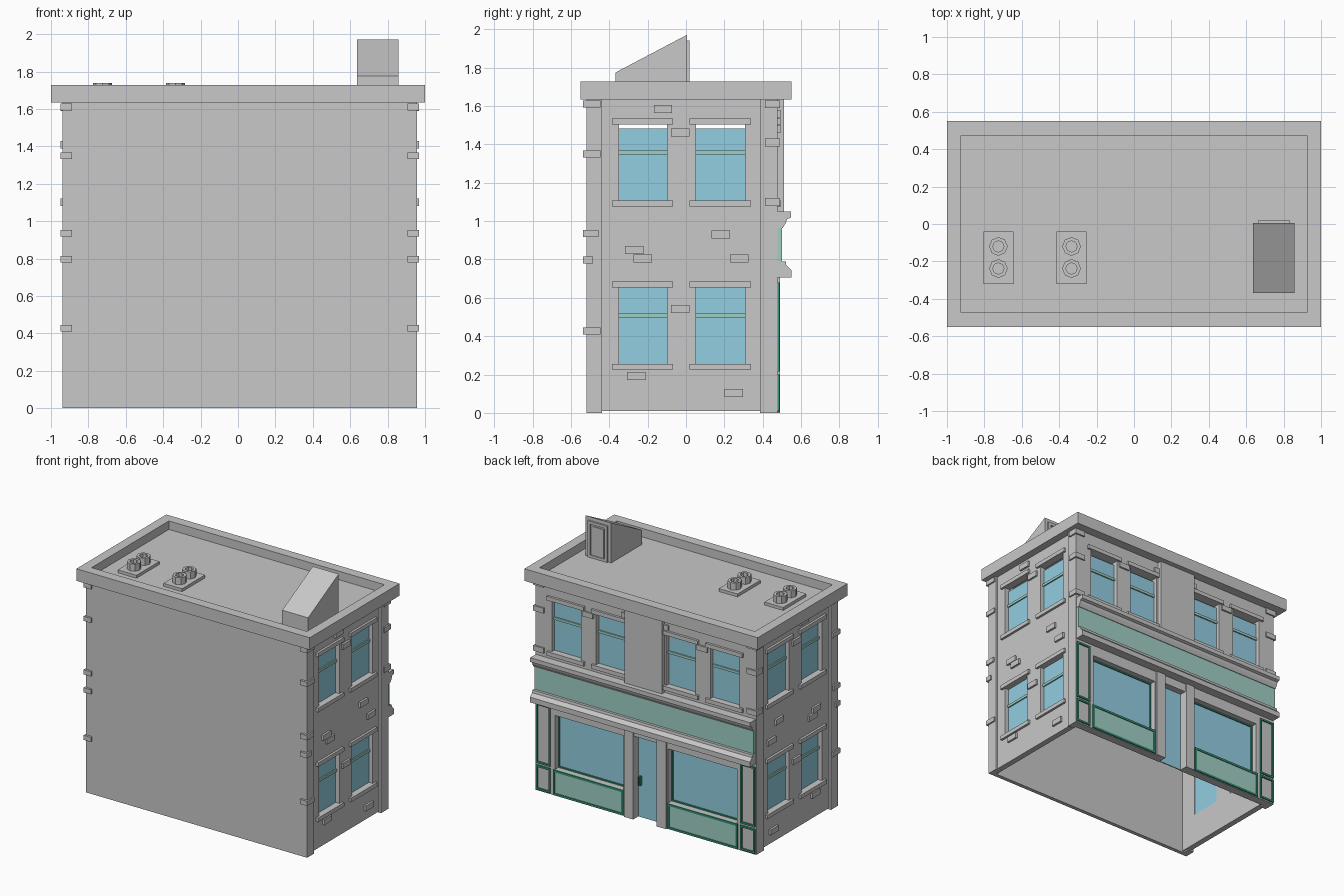
import bpy, bmesh, math
from mathutils import Vector

if "Cube" in bpy.data.objects:
    bpy.data.objects.remove(bpy.data.objects["Cube"])

def material(name, rgb):
    m = bpy.data.materials.new(name)
    m.diffuse_color = (*rgb, 1)
    m.use_nodes = True
    m.node_tree.nodes["Principled BSDF"].inputs["Base Color"].default_value = m.diffuse_color
    return m

GREY = material("stone grey", (0.58, 0.58, 0.58))
GLASS = material("glass blue", (0.29, 0.62, 0.76))
PANEL = material("pale green", (0.35, 0.63, 0.56))
TRIM = material("dark green", (0.04, 0.29, 0.18))
CX = 0.01           # the walls sit slightly right of the cornice centre
HW = 0.947          # half width of the walls
SIDES = (-1, 1)

def finish(name, bm, mat):
    bmesh.ops.recalc_face_normals(bm, faces=bm.faces)
    me = bpy.data.meshes.new(name)
    bm.to_mesh(me)
    bm.free()
    me.materials.append(mat)
    ob = bpy.data.objects.new(name, me)
    bpy.context.collection.objects.link(ob)
    return ob

def boxes(name, items, mat):
    """Boxes given as (x0, x1, y0, y1, z0, z1), joined into one object."""
    bm = bmesh.new()
    for x0, x1, y0, y1, z0, z1 in items:
        vs = bmesh.ops.create_cube(bm, size=1)["verts"]
        for v in vs:
            v.co = Vector((x0 + (v.co.x + .5) * (x1 - x0),
                           y0 + (v.co.y + .5) * (y1 - y0),
                           z0 + (v.co.z + .5) * (z1 - z0)))
    return finish(name, bm, mat)

def prism(name, profile, x0, x1, mat):
    """A (y, z) profile extruded along x."""
    bm = bmesh.new()
    f = bm.faces.new([bm.verts.new((x0, y, z)) for y, z in profile])
    r = bmesh.ops.extrude_face_region(bm, geom=[f], use_keep_orig=True)
    moved = [g for g in r["geom"] if isinstance(g, bmesh.types.BMVert)]
    bmesh.ops.translate(bm, verts=moved, vec=(x1 - x0, 0, 0))
    return finish(name, bm, mat)

def wall(name, u0, u1, z0, z1, holes, place, push):
    """Flat wall with rectangular openings (u0, u1, z0, z1), thickened by push."""
    us = sorted({u0, u1, *[u for h in holes for u in h[:2]]})
    zs = sorted({z0, z1, *[z for h in holes for z in h[2:]]})
    bm = bmesh.new()
    for a, b in zip(us, us[1:]):
        for c, d in zip(zs, zs[1:]):
            mu, mz = (a + b) / 2, (c + d) / 2
            if not any(h[0] < mu < h[1] and h[2] < mz < h[3] for h in holes):
                bm.faces.new([bm.verts.new(place(u, z)) for u, z in ((a, c), (b, c), (b, d), (a, d))])
    bmesh.ops.remove_doubles(bm, verts=bm.verts, dist=1e-5)
    r = bmesh.ops.extrude_face_region(bm, geom=bm.faces[:], use_keep_orig=True)
    moved = [g for g in r["geom"] if isinstance(g, bmesh.types.BMVert)]
    bmesh.ops.translate(bm, verts=moved, vec=push)
    return finish(name, bm, GREY)

def sx(s, a, b):
    """x range a..b mirrored about the wall centre."""
    return tuple(sorted((CX + s * a, CX + s * b)))

def frame(x0, x1, y0, y1, z0, z1, t):
    return [(x0, x0 + t, y0, y1, z0, z1), (x1 - t, x1, y0, y1, z0, z1),
            (x0 + t, x1 - t, y0, y1, z0, z0 + t), (x0 + t, x1 - t, y0, y1, z1 - t, z1)]

# window levels: sill top, glass top, lintel bottom, meeting rail
FLOORS = [(0.256, 0.653, 0.653, 0.507), (1.107, 1.483, 1.504, 1.357)]
SIDE_U = [(-0.35, -0.10), (0.052, 0.307)]
glass, rails, ledges = [], [], []

# side walls with four windows each
XW = 0.93
for s, label in ((-1, "left"), (1, "right")):
    holes = [(a, b, f[0], f[2]) for a, b in SIDE_U for f in FLOORS]
    wall(label + "_wall", -0.5, 0.44, 0.01, 1.634, holes,
         lambda u, z: (CX + s * XW, u, z), (-s * 0.045, 0, 0))
    for a, b in SIDE_U:
        for zb, zg, zt, zr in FLOORS:
            glass.append((*sx(s, XW - .04, XW - .032), a, b, zb, zg))
            rails.append((*sx(s, XW - .036, XW - .022), a, b, zr - .01, zr + .01))
            for z in (zt, zb - .031):
                ledges.append((*sx(s, XW - .045, XW + .018), a - .035, b + .033, z, z + .031))

# shop facade wall: upper windows, shop windows, door
FY = 0.478
FRONT_U = [(0.175, 0.425), (0.555, 0.805)]
holes = [(CX - .1, CX + .1, 0, 0.64)]
for s in SIDES:
    holes.append((*sx(s, .19, .78), 0.2, 0.62))
    glass.append((*sx(s, .19, .78), FY - .06, FY - .052, 0.2, 0.62))
    for a, b in FRONT_U:
        zb, zg, zt, zr = FLOORS[1]
        holes.append((*sx(s, a, b), zb, zt))
        glass.append((*sx(s, a, b), FY - .04, FY - .032, zb, zg))
        rails.append((*sx(s, a, b), FY - .036, FY - .022, zr - .01, zr + .01))
        for z in (zt, zb - .031):
            ledges.append((*sx(s, a - .033, b + .033), FY - .045, FY + .018, z, z + .031))
glass.append((CX - .1, CX + .1, FY - .06, FY - .052, 0, 0.64))
wall("shop_wall", CX - HW, CX + HW, 0, 1.634, holes,
     lambda u, z: (u, FY, z), (0, -0.065, 0))
boxes("window_glass", glass, GLASS)
boxes("window_rails", rails, PANEL)
boxes("sills_and_lintels", ledges, GREY)

# blank wall, corner piers, centre pier and door posts (underside stays open)
boxes("blank_wall", [(CX - HW, CX + HW, -0.52, -0.49, 0, 1.634)], GREY)
boxes("corner_piers", [(*sx(s, HW - .05, HW), a, b, 0, 1.634)
                       for s in SIDES for a, b in ((-0.52, -0.437), (0.385, FY))], GREY)
boxes("centre_pier", [(CX - .16, CX + .16, FY - .02, 0.51, 1.04, 1.634)], GREY)
boxes("door_posts", [(*sx(s, .1, .18), FY - .06, FY + .012, 0, 0.71) for s in SIDES], GREY)

# shop front: painted panels, green frames, door handle
panels, trims = [], []
for s in SIDES:
    x0, x1 = sx(s, .19, .79)
    panels.append((x0 + .01, x1 - .01, FY - .004, FY + .004, 0.015, 0.19))
    trims += frame(x0, x1, FY - .004, FY + .01, 0.005, 0.2, .016)
    trims += frame(*sx(s, .19, .78), FY - .054, FY - .044, 0.2, 0.62, .01)
    x0, x1 = sx(s, .815, .94)
    trims += frame(x0, x1, FY - .004, FY + .01, 0.01, 0.2, .014)
    trims += frame(x0, x1, FY - .004, FY + .01, 0.215, 0.68, .014)
trims += frame(CX + .07, CX + .088, FY - .053, FY - .03, 0.25, 0.32, .006)
boxes("shop_panels", panels, PANEL)
boxes("shop_trim", trims, TRIM)

# sign board between two mouldings
boxes("sign_board", [(CX - .94, CX + .94, FY - .01, 0.5, 0.78, 0.97)], PANEL)
prism("upper_moulding", [(.47, .965), (.505, .965), (.52, .99), (.527, 1.01), (.547, 1.018),
                         (.547, 1.05), (.47, 1.05)], CX - .943, CX + .943, GREY)
prism("lower_moulding", [(.47, .79), (.52, .79), (.523, .77), (.549, .745),
                         (.549, .705), (.47, .705)], CX - .943, CX + .943, GREY)

# corner stones and loose bricks
stones = []
for s in SIDES:
    for z, y in ((1.61, -.445), (1.35, -.445), (.936, -.455), (.797, -.485), (.428, -.445)):
        stones.append((*sx(s, .897, HW + .012), -0.536, y, z - .018, z + .018))
    for z in (1.61, 1.41, 1.1):
        stones.append((*sx(s, .87, HW + .012), 0.412, FY + .012, z - .02, z + .02))
    for y, z in ((-.12, 1.585), (-.03, 1.462), (.182, .93), (-.27, .85), (-.225, .804),
                 (.277, .804), (-.03, .542), (-.26, .193), (.25, .104)):
        stones.append((*sx(s, XW - .03, XW + .016), y - .048, y + .048, z - .021, z + .021))
    stones.append((*sx(s, .445, .535), FY - .02, FY + .014, 1.46, 1.5))
    stones.append((*sx(s, .13, .2), FY - .02, FY + .014, 1.54, 1.58))
boxes("corner_stones_and_bricks", stones, GREY)

# cornice block with a sunken roof
bm = bmesh.new()
bmesh.ops.create_cube(bm, size=1)
for v in bm.verts:
    v.co = Vector((v.co.x * 2, v.co.y * 1.1, 1.681 + v.co.z * .094))
top = [f for f in bm.faces if f.calc_center_median().z > 1.72]
bmesh.ops.inset_region(bm, faces=top, thickness=0.108)
r = bmesh.ops.extrude_face_region(bm, geom=top)
bmesh.ops.translate(bm, vec=(0, 0, -0.066),
                    verts=[g for g in r["geom"] if isinstance(g, bmesh.types.BMVert)])
bmesh.ops.delete(bm, geom=[f for f in top if f.is_valid], context='FACES_ONLY')
finish("cornice_and_roof", bm, GREY)

# sloped roof stair house with a framed door
ROOF = 1.66
prism("stair_house", [(-.368, ROOF), (.006, ROOF), (.006, 1.972), (-.368, 1.775)],
      0.637, 0.859, GREY)
boxes("stair_house_door_frame", frame(.663, .833, 0, .018, ROOF, 1.943, .022), GREY)
boxes("stair_house_door", [(.7, .796, 0, .012, ROOF + .01, 1.905)], GREY)

# roof vents: two slabs, each with two hollow drums
boxes("vent_bases", [(x - .08, x + .08, -.322, -.04, ROOF, ROOF + .025)
                     for x in (-.725, -.334)], GREY)
for x in (-.725, -.334):
    for y in (-.12, -.238):
        bm = bmesh.new()
        pts = [bm.verts.new((x + r, y, ROOF + z)) for r, z in
               ((.05, .02), (.05, .08), (.03, .08), (.03, .035), (0, .035))]
        edges = [bm.edges.new(p) for p in zip(pts, pts[1:])]
        bmesh.ops.spin(bm, geom=pts + edges, cent=(x, y, 0), axis=(0, 0, 1),
                       angle=math.tau, steps=8)
        bmesh.ops.remove_doubles(bm, verts=bm.verts, dist=1e-4)
        finish("vent_drum", bm, GREY)
